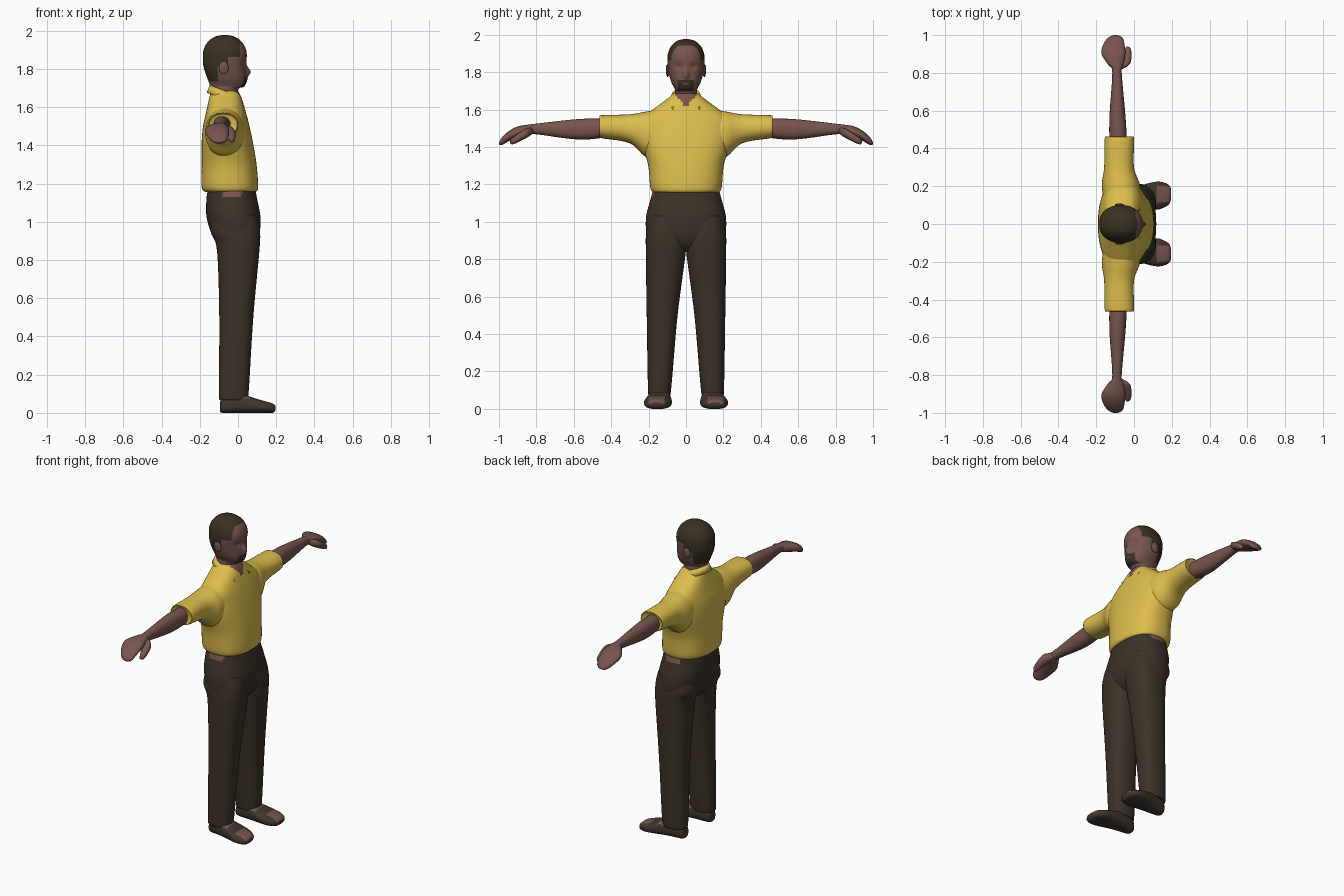
import bpy, bmesh, math
from mathutils import Vector

cube = bpy.data.objects.get("Cube")
if cube:
    bpy.data.objects.remove(cube)


def material(name, red, green, blue):
    mat = bpy.data.materials.new(name)
    mat.use_nodes = True
    colour = (red, green, blue, 1)
    mat.diffuse_color = colour
    mat.node_tree.nodes["Principled BSDF"].inputs["Base Color"].default_value = colour
    return mat


SKIN = material("skin", red=.19, green=.09, blue=.075)
SHIRT = material("yellow_shirt", red=.73, green=.51, blue=.075)
TROUSERS = material("dark_trousers", red=.045, green=.032, blue=.02)
HAIR = material("dark_hair", red=.042, green=.031, blue=.016)
SHOE = material("brown_shoe", red=.052, green=.037, blue=.026)


# Cross-sections: a position along the part, then bounds in the other two axes
def body(z, back, front, half):
    return (z, back, front, -half, half)


def leg(z, back, front, inner, outer):
    return (z, back, front, inner, outer)


def arm(y, back, front, low, high):
    return (y, back, front, low, high)


def foot(x, inner, outer, low, high):
    return (x, inner, outer, low, high)


def finish(name, bm, mats, rule=None, mirror=False):
    bmesh.ops.recalc_face_normals(bm, faces=bm.faces)
    for face in bm.faces:
        face.smooth = True
        if rule:
            face.material_index = int(rule(face.calc_center_median()))
    mesh = bpy.data.meshes.new(name)
    bm.to_mesh(mesh)
    bm.free()
    for mat in mats:
        mesh.materials.append(mat)
    obj = bpy.data.objects.new(name, mesh)
    bpy.context.collection.objects.link(obj)
    if mirror:
        obj.modifiers.new("mirror", 'MIRROR').use_axis = (False, True, False)
    return obj


def spline(before, start, end, after, t):
    """Smooth blend between two sections, guided by their neighbours."""
    blended = []
    for a, b, c, d in zip(before, start, end, after):
        leave, arrive = (c - a) / 2, (d - b) / 2
        bend = 3 * (c - b) - 2 * leave - arrive
        twist = 2 * (b - c) + leave + arrive
        blended.append(b + t * (leave + t * (bend + t * twist)))
    return blended


def rounded(value, power):
    return math.copysign(abs(value) ** (2 / power), value)


def loft(name, axis, sections, mats, rule=None, mirror=False, power=2.2, sides=40, steps=6, shape=None):
    """Skin rounded cross-sections along an axis."""
    padded = [sections[0], *sections, sections[-1]]
    rows = []
    for group in zip(padded, padded[1:], padded[2:], padded[3:]):
        rows += [spline(*group, step / steps) for step in range(steps)]
    rows.append(sections[-1])
    bm = bmesh.new()
    rings = []
    for along, a_min, a_max, b_min, b_max in rows:
        ring = []
        for k in range(sides):
            turn = math.tau * k / sides
            co = [(a_min + a_max + (a_max - a_min) * rounded(math.cos(turn), power)) / 2,
                  (b_min + b_max + (b_max - b_min) * rounded(math.sin(turn), power)) / 2]
            co.insert(axis, along)
            point = Vector(co)
            if shape:
                shape(point)
            ring.append(bm.verts.new(point))
        rings.append(ring)
    for lower, upper in zip(rings, rings[1:]):
        for k in range(sides):
            bm.faces.new((lower[k - 1], lower[k], upper[k], upper[k - 1]))
    bm.faces.new(rings[0])
    bm.faces.new(rings[-1])
    return finish(name, bm, mats, rule, mirror)


X, Y, Z = range(3)


# Head and neck: nose and eye sockets are pushed out of the loft
def bump(point, y, z, width, height):
    return math.exp(-((abs(point.y) - y) / width) ** 2 - ((point.z - z) / height) ** 2)


def face_shape(point):
    if point.x > -.03:
        nose = bump(point, y=0, z=1.785, width=.014, height=.025)
        socket = bump(point, y=.04, z=1.83, width=.02, height=.015)
        lips = bump(point, y=0, z=1.74, width=.03, height=.015)
        point.x += .024 * nose - .012 * socket + .005 * lips


def head_colour(c):
    crown = c.z > 1.945 or (c.z > 1.865 and (c.x < .01 or abs(c.y) > .08))
    nape = (c.z > 1.825 and c.x < -.055) or (c.z > 1.735 and c.x < -.105)
    beard = c.x > -.01 and 1.703 < c.z < 1.757 and abs(c.y) < .042
    lips = 1.733 < c.z < 1.745 and abs(c.y) < .018
    return crown or nape or (beard and not lips)


head = [
    body(z=1.6, back=-.13, front=0, half=.06),
    body(z=1.69, back=-.14, front=0, half=.06),
    body(z=1.71, back=-.145, front=.035, half=.06),
    body(z=1.75, back=-.16, front=.043, half=.08),
    body(z=1.81, back=-.18, front=.042, half=.095),
]
# The skull closes as a dome
for step in range(6):
    lift = step * math.pi / 10.5
    spread = math.cos(lift) ** .9
    head.append(body(z=1.87 + .108 * math.sin(lift), back=-.07 - .114 * spread,
                     front=-.07 + .116 * spread, half=.1 * spread))
loft("head", Z, head, [SKIN, HAIR], head_colour, sides=96, shape=face_shape)

loft("ears", Y, [
    arm(y=.085, back=-.08, front=-.06, low=1.79, high=1.81),
    arm(y=.1, back=-.1, front=-.05, low=1.775, high=1.84),
    arm(y=.108, back=-.09, front=-.065, low=1.8, high=1.83),
], [SKIN], mirror=True, sides=20)


# Shirt body with an open neckline
def neckline(c):
    return c.x > -.02 and c.z > 1.615 and abs(c.y) < (c.z - 1.615) * .9


loft("shirt_body", Z, [
    body(z=1.155, back=-.165, front=.09, half=.17),
    body(z=1.18, back=-.19, front=.105, half=.19),
    body(z=1.3, back=-.19, front=.097, half=.202),
    body(z=1.42, back=-.19, front=.077, half=.235),
    body(z=1.5, back=-.183, front=.06, half=.24),
    body(z=1.56, back=-.17, front=.045, half=.225),
    body(z=1.65, back=-.15, front=.018, half=.11),
    body(z=1.685, back=-.14, front=0, half=.066),
], [SHIRT, SKIN], neckline, sides=80, power=2.4, steps=8)

loft("sleeves", Y, [
    arm(y=.12, back=-.16, front=.03, low=1.36, high=1.6),
    arm(y=.21, back=-.17, front=.03, low=1.345, high=1.59),
    arm(y=.3, back=-.158, front=0, low=1.42, high=1.575),
    arm(y=.45, back=-.155, front=0, low=1.447, high=1.57),
    arm(y=.456, back=-.15, front=-.01, low=1.453, high=1.562),
], [SHIRT], mirror=True)

# Folded collar: a band around the neck, falling to two points in front
bm = bmesh.new()
edge = None
count = 36
for i in range(count + 1):
    side = 2 * i / count - 1
    turn = side * math.pi * .8
    c, s = math.cos(turn), math.sin(turn)
    tip = abs(side) ** 6
    z = 1.683 + .03 * c
    top = bm.verts.new((-.066 - .077 * c, .068 * s, z))
    fall = bm.verts.new((-.066 - .092 * c + .022 * tip, .088 * s + .02 * tip * side, z - .04 - .016 * tip))
    if edge:
        bm.faces.new((*edge, fall, top))
    edge = (top, fall)
collar = finish("collar", bm, [SHIRT])
cloth = collar.modifiers.new("thickness", 'SOLIDIFY')
cloth.thickness = .012
cloth.offset = 0

# Bare arms with hands, palms down and fingers drooping
loft("arms_and_hands", Y, [
    arm(y=.4, back=-.13, front=-.035, low=1.455, high=1.55),
    arm(y=.57, back=-.13, front=-.045, low=1.44, high=1.55),
    arm(y=.8, back=-.115, front=-.065, low=1.468, high=1.525),
    arm(y=.84, back=-.135, front=-.056, low=1.464, high=1.52),
    arm(y=.9, back=-.172, front=-.046, low=1.45, high=1.51),
    arm(y=.95, back=-.163, front=-.05, low=1.43, high=1.483),
    arm(y=.985, back=-.138, front=-.06, low=1.41, high=1.45),
    arm(y=1, back=-.11, front=-.085, low=1.415, high=1.425),
], [SKIN], mirror=True)
loft("thumbs", Y, [
    arm(y=.815, back=-.085, front=-.07, low=1.475, high=1.5),
    arm(y=.85, back=-.08, front=-.02, low=1.45, high=1.5),
    arm(y=.92, back=-.05, front=-.015, low=1.416, high=1.455),
    arm(y=.94, back=-.04, front=-.03, low=1.42, high=1.436),
], [SKIN], mirror=True, sides=20)


# Trousers: hips with bare patches at the waist, then both legs
def waist_patch(c):
    return c.z > 1.127 and -.085 < c.x < .02 and abs(c.y) > .12


loft("trouser_hips", Z, [
    body(z=.84, back=-.05, front=.05, half=.1),
    body(z=.88, back=-.105, front=.09, half=.19),
    body(z=.94, back=-.14, front=.113, half=.212),
    body(z=1.03, back=-.165, front=.117, half=.213),
    body(z=1.12, back=-.165, front=.1, half=.19),
    body(z=1.18, back=-.155, front=.09, half=.174),
], [TROUSERS, SKIN], waist_patch, sides=80, power=2.4, steps=8)
loft("trouser_legs", Z, [
    leg(z=.09, back=-.09, front=.045, inner=.09, outer=.195),
    leg(z=.1, back=-.1, front=.055, inner=.08, outer=.203),
    leg(z=.5, back=-.098, front=.08, inner=.045, outer=.21),
    leg(z=.85, back=-.11, front=.112, inner=0, outer=.215),
    leg(z=.95, back=-.143, front=.115, inner=0, outer=.213),
    leg(z=1.03, back=-.13, front=.1, inner=.01, outer=.2),
], [TROUSERS], mirror=True, power=2.4, steps=8)


# Feet in open shoes
def shoe_opening(c):
    toe = c.x > .125 and c.z > .028 and .115 < c.y < .2
    instep = .02 < c.x < .065 and c.z > .075
    return toe or instep


loft("ankles", Z, [
    leg(z=.04, back=-.06, front=.035, inner=.1, outer=.18),
    leg(z=.13, back=-.06, front=.03, inner=.1, outer=.18),
], [SKIN], mirror=True)
loft("shoes", X, [
    foot(x=-.095, inner=.115, outer=.155, low=.01, high=.045),
    foot(x=-.08, inner=.1, outer=.175, low=0, high=.08),
    foot(x=0, inner=.085, outer=.195, low=0, high=.1),
    foot(x=.12, inner=.076, outer=.224, low=0, high=.067),
    foot(x=.18, inner=.1, outer=.21, low=0, high=.05),
    foot(x=.197, inner=.13, outer=.185, low=.015, high=.035),
], [SHOE, SKIN], shoe_opening, mirror=True, power=2.6, sides=56)
